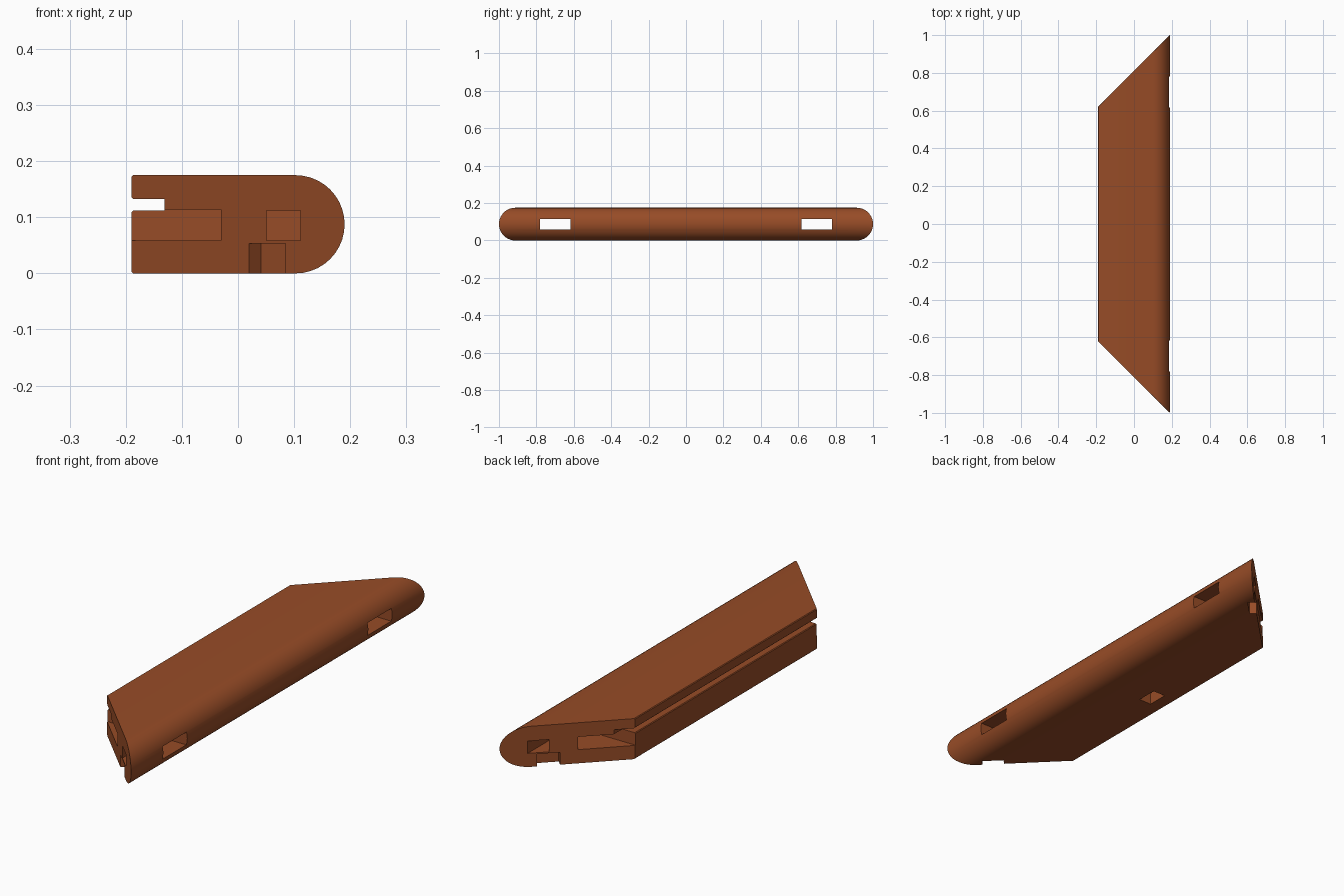
import bpy, bmesh, math
from mathutils import Matrix, Vector

if "Cube" in bpy.data.objects:
    bpy.data.objects.remove(bpy.data.objects["Cube"])

HALF_W, H, MITRE = 0.19, 0.175, 0.81   # mitre line: |y| = x + MITRE
R = H / 2

wood = bpy.data.materials.new("reddish_brown_wood")
wood.diffuse_color = (0.31, 0.072, 0.02, 1)
wood.use_nodes = True
wood.node_tree.nodes["Principled BSDF"].inputs["Base Color"].default_value = wood.diffuse_color

# Cross-section: half-round outer edge, grooved inner edge with eased corners
c = 0.003
profile = [(HALF_W - R + R * math.cos(a), R + R * math.sin(a))
           for a in (math.radians(-90 + 180 * i / 20) for i in range(21))]
profile += [(-HALF_W + c, H), (-HALF_W, H - c),
            (-HALF_W, 0.133 + c), (-HALF_W + c, 0.133), (-0.131, 0.133),
            (-0.131, 0.112), (-HALF_W + c, 0.112), (-HALF_W, 0.112 - c),
            (-HALF_W, c), (-HALF_W + c, 0)]

# Rail: the section swept along y and mitred at 45 degrees on both ends
bm = bmesh.new()
ends = [[bm.verts.new((x, s * (x + MITRE), z)) for x, z in profile] for s in (-1, 1)]
n = len(profile)
for i in range(n):
    j = (i + 1) % n
    bm.faces.new((ends[0][i], ends[0][j], ends[1][j], ends[1][i]))
for e in ends:
    bm.faces.new(e)
bmesh.ops.recalc_face_normals(bm, faces=bm.faces)
mesh = bpy.data.meshes.new("frame_rail")
bm.to_mesh(mesh)
bm.free()
rail = bpy.data.objects.new("frame_rail", mesh)
bpy.context.collection.objects.link(rail)
mesh.materials.append(wood)


def cut(center, size, turn=0):
    """Carve a box, turned about z, out of the rail."""
    b = bmesh.new()
    bmesh.ops.create_cube(b, size=1, matrix=Matrix.Translation(Vector(center))
                          @ Matrix.Rotation(math.radians(turn), 4, 'Z')
                          @ Matrix.Diagonal((*size, 1)))
    m = bpy.data.meshes.new("cutter")
    b.to_mesh(m)
    b.free()
    m.materials.append(wood)
    tool = bpy.data.objects.new("cutter", m)
    tool.hide_render = True
    bpy.context.collection.objects.link(tool)
    mod = rail.modifiers.new("cut", 'BOOLEAN')
    mod.operation, mod.solver, mod.object = 'DIFFERENCE', 'EXACT', tool
    bpy.ops.object.modifier_apply(modifier=mod.name)
    bpy.data.objects.remove(tool)


bpy.context.view_layer.objects.active = rail
rail.select_set(True)
key = (0.06, 0.092, 0.106)              # key pocket, open at the underside
for s in (-1, 1):
    # through mortise running across the rail
    cut((0, s * 0.6985, 0.0865), (0.6, 0.163, 0.055))
    # lengthwise pocket from the mitre face
    cut((0.081, s * 0.885, 0.0855), (0.06, 0.21, 0.053))
    # half key pocket centred on the mitre joint
    cut((0.0525, s * (0.0525 + MITRE), 0), key, s * -45)
# Key pocket in the middle of the underside
cut((-0.10, 0, 0), key)

bpy.ops.object.shade_smooth_by_angle(angle=math.radians(30))
